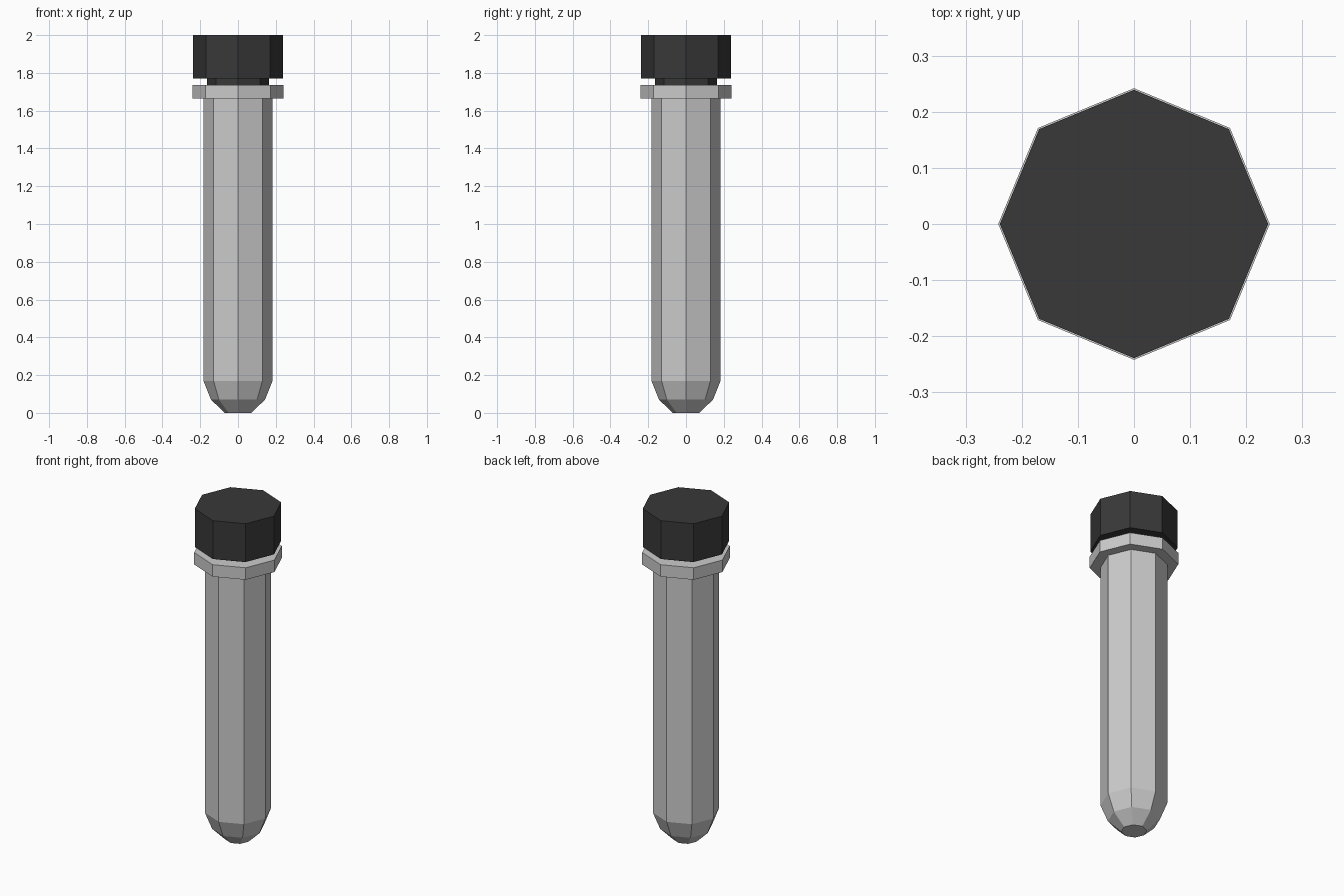
import bpy, bmesh, math

if "Cube" in bpy.data.objects:
    bpy.data.objects.remove(bpy.data.objects["Cube"])

SIDES = 8


def lathe(name, profile, close_top=True):
    """Spin (radius, z) points, listed bottom to top, into an eight-sided solid."""
    bm = bmesh.new()
    rings = [[bm.verts.new((r * math.cos(math.tau * i / SIDES),
                            r * math.sin(math.tau * i / SIDES), z))
              for i in range(SIDES)] for r, z in profile]
    for low, high in zip(rings, rings[1:]):
        for i in range(SIDES):
            j = (i + 1) % SIDES
            bm.faces.new((low[i], low[j], high[j], high[i]))
    bm.faces.new(rings[0][::-1])
    if close_top:
        bm.faces.new(rings[-1])
    mesh = bpy.data.meshes.new(name)
    bm.to_mesh(mesh)
    bm.free()
    obj = bpy.data.objects.new(name, mesh)
    bpy.context.collection.objects.link(obj)
    return obj


# Tube with a rounded base and a flanged rim, open where the stopper enters
lathe("tube", [(0.07, 0), (0.143, 0.07), (0.183, 0.17), (0.183, 1.665),
               (0.242, 1.665), (0.242, 1.737), (0.165, 1.737)], close_top=False)

# Dark stopper: narrow plug seated in the rim, wide cap above
cap = lathe("stopper", [(0.165, 1.69), (0.165, 1.77), (0.239, 1.77), (0.239, 2.0)])
dark = bpy.data.materials.new("dark_rubber")
dark.diffuse_color = (0.04, 0.04, 0.04, 1)
dark.use_nodes = True
dark.node_tree.nodes["Principled BSDF"].inputs["Base Color"].default_value = dark.diffuse_color
cap.data.materials.append(dark)
